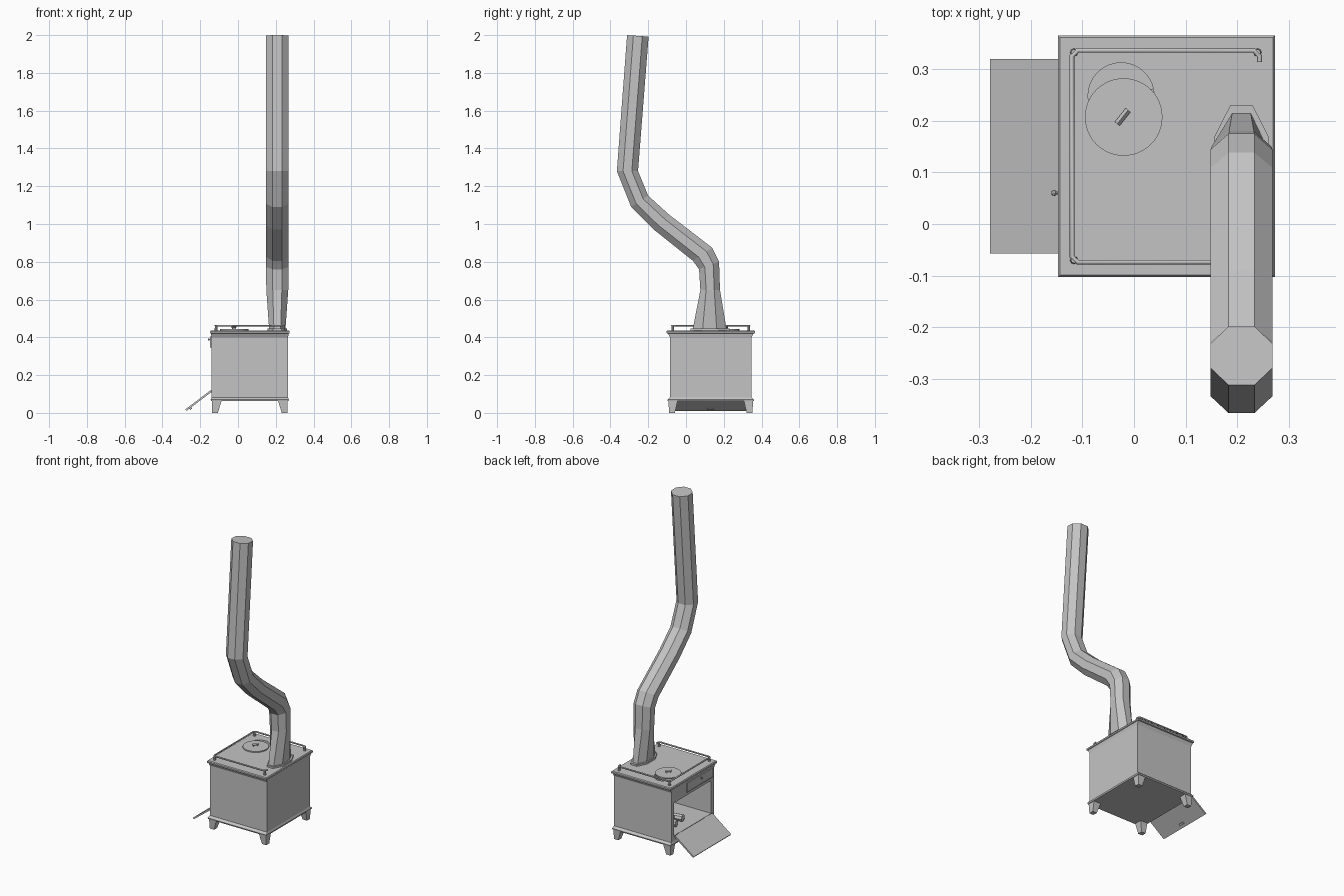
import bpy, bmesh, math
from mathutils import Vector, Matrix

if "Cube" in bpy.data.objects:
    bpy.data.objects.remove(bpy.data.objects["Cube"])

iron = bpy.data.materials.new("grey iron")
iron.diffuse_color = (0.55, 0.55, 0.55, 1)
iron.use_nodes = True
iron.node_tree.nodes["Principled BSDF"].inputs["Base Color"].default_value = iron.diffuse_color
CX, CY = 0.0625, 0.131          # centre of the stove body


def finish(name, bm):
    bmesh.ops.recalc_face_normals(bm, faces=bm.faces)
    me = bpy.data.meshes.new(name)
    bm.to_mesh(me)
    bm.free()
    me.materials.append(iron)
    ob = bpy.data.objects.new(name, me)
    bpy.context.collection.objects.link(ob)
    return ob


def loft(name, rings):
    """Closed skin through rings of equal point count."""
    bm = bmesh.new()
    vs = [[bm.verts.new(p) for p in r] for r in rings]
    n = len(rings[0])
    for a, b in zip(vs, vs[1:]):
        for i in range(n):
            j = (i + 1) % n
            bm.faces.new((a[i], a[j], b[j], b[i]))
    bm.faces.new(vs[0][::-1])
    bm.faces.new(vs[-1])
    return finish(name, bm)


def rect(cx, cy, hx, hy, z):
    return [(cx + sx * hx, cy + sy * hy, z)
            for sx, sy in ((-1, -1), (1, -1), (1, 1), (-1, 1))]


def box(name, x, y, z):
    cx, cy = sum(x) / 2, sum(y) / 2
    hx, hy = (x[1] - x[0]) / 2, (y[1] - y[0]) / 2
    return loft(name, [rect(cx, cy, hx, hy, h) for h in z])


def rod(name, a, b, r1, r2, n):
    a, b = Vector(a), Vector(b)
    rot = (b - a).to_track_quat('Z', 'Y').to_matrix().to_4x4()
    bm = bmesh.new()
    bmesh.ops.create_cone(bm, cap_ends=True, segments=n, radius1=r1, radius2=r2,
                          depth=(b - a).length,
                          matrix=Matrix.Translation((a + b) / 2) @ rot)
    return finish(name, bm)


def cut(target, cutter):
    m = target.modifiers.new("cut", 'BOOLEAN')
    m.operation, m.solver, m.object = 'DIFFERENCE', 'EXACT', cutter
    bpy.context.view_layer.objects.active = target
    bpy.ops.object.modifier_apply(modifier=m.name)
    bpy.data.objects.remove(cutter)


# Body with flared skirt, small cornice and top plate
body = loft("stove_body", [rect(CX, CY, hx, hy, z) for hx, hy, z in (
    (.205, .228, .062), (.207, .23, .07), (.202, .216, .082), (.202, .216, .40),
    (.206, .226, .42), (.21, .234, .422), (.21, .234, .431), (.206, .23, .436))])

# Firebox opening on the left, and the cooking hole above it
cut(body, box("firebox_cutter", (-.2, .245), (-.055, .318), (.115, .325)))
cut(body, rod("hole_cutter", (-.025, .248, .30), (-.025, .248, .46), .064, .064, 32))

# Tapered feet, slanting on their inner sides
for sx in (-1, 1):
    for sy in (-1, 1):
        loft("foot", [rect(CX + sx * .184, CY + sy * .205, .015, .015, 0),
                      rect(CX + sx * .175, CY + sy * .200, .026, .025, .066)])

# Open drop-down door with a latch on its outer face
out = Vector((-.132, 0, -.1)).normalized()
nor = Vector((-out.z, 0, out.x))
hinge = Vector((-.143, 0, .115))


def slab(name, d0, d1, y0, y1, t0, t1):
    def ring(t):
        return [hinge + out * d + nor * t + Vector((0, y, 0))
                for d, y in ((d0, y0), (d1, y0), (d1, y1), (d0, y1))]
    return loft(name, [ring(t0), ring(t1)])


slab("door", 0, .166, -.057, .319, -.005, .005)
side = 1 if nor.z < 0 else -1
slab("door_latch", .135, .147, .11, .145, side * .004, side * .013)
for y in (.0, .262):
    rod("door_hinge", (-.142, y - .02, .113), (-.142, y + .02, .113), .006, .006, 8)

# Ash drawer front with border strips and a knob
box("drawer_front", (-.145, -.138), (-.07, .195), (.345, .405))
for z in (.345, .401):
    box("drawer_border", (-.147, -.138), (-.07, .195), (z, z + .004))
for y in (-.07, .191):
    box("drawer_border", (-.147, -.138), (y, y + .004), (.345, .405))
rod("drawer_knob_stem", (-.144, .06, .388), (-.153, .06, .388), .003, .003, 8)
rod("drawer_knob", (-.152, .06, .388), (-.16, .06, .388), .006, .004, 8)

# Firewood inside the firebox
for a, b in (((-.08, .21, .137), (.16, .27, .137)),
             ((-.07, .13, .137), (.17, .17, .137)),
             ((-.06, .23, .175), (.13, .13, .178))):
    rod("firewood", a, b, .022, .022, 8)

# Round lid, slid off its hole, with a turned bar handle
rod("lid", (-.02, .207, .437), (-.02, .207, .444), .075, .075, 48)
d = Vector((math.cos(.9), math.sin(.9), 0)) * .017
c = Vector((-.022, .207, .454))
rod("lid_handle", c - d, c + d, .006, .006, 4)
for s in (-.7, .7):
    p = c + d * s
    rod("lid_handle_post", (p.x, p.y, .443), p, .003, .003, 6)

# Guard rail around three sides, with short hooked ends
pts = [(.243, .313), (.243, .325), (.232, .336), (-.109, .336), (-.12, .325),
       (-.12, -.063), (-.109, -.074), (.232, -.074), (.243, -.063), (.243, -.051)]
cu = bpy.data.curves.new("guard_rail", 'CURVE')
cu.dimensions = '3D'
cu.bevel_depth = .005
cu.bevel_resolution = 1
cu.use_fill_caps = True
sp = cu.splines.new('POLY')
sp.points.add(len(pts) - 1)
for p, (x, y) in zip(sp.points, pts):
    p.co = (x, y, .462, 1)
cu.materials.append(iron)
rail = bpy.data.objects.new("guard_rail", cu)
bpy.context.collection.objects.link(rail)
for x in (-.116, .239):
    for y in (-.07, .332):
        rod("rail_post", (x, y, .434), (x, y, .465), .008, .006, 8)


# Octagonal chimney: each ring spans a front and a rear point (y, z)
def octagon(f, r, hx):
    ring = []
    for i in range(8):
        a = math.pi / 8 + i * math.pi / 4
        k = 1 / math.cos(math.pi / 8)
        t = .5 + .5 * k * math.sin(a)
        ring.append((.208 + hx * k * math.cos(a),
                     f[0] + (r[0] - f[0]) * t, f[1] + (r[1] - f[1]) * t))
    return ring


loft("chimney_collar", [octagon((.025, z), (.23, z), .052) for z in (.434, .447)])
loft("chimney", [octagon(*r) for r in (
    ((.035, .44), (.215, .44), .043),
    ((.076, .65), (.18, .65), .058),
    ((.069, .76), (.175, .80), .06),
    ((.037, .805), (.138, .875), .06),
    ((-.17, .97), (-.09, 1.05), .06),
    ((-.29, 1.09), (-.20, 1.15), .06),
    ((-.366, 1.28), (-.254, 1.28), .06),
    ((-.312, 2.0), (-.198, 1.992), .06))])
